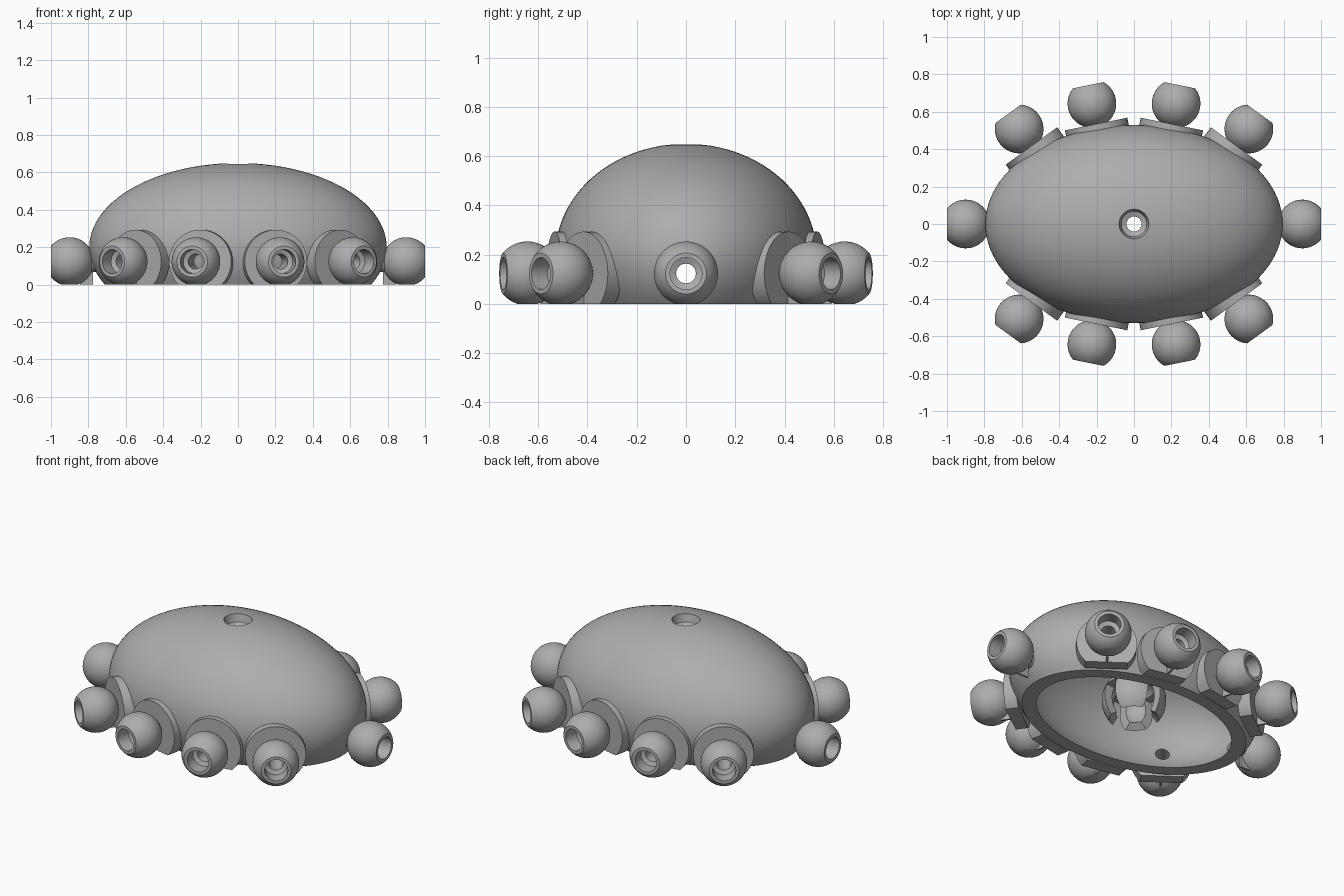
import bpy, bmesh
from math import sin, cos, asin, acos, pi, radians
from mathutils import Matrix, Vector

if "Cube" in bpy.data.objects:
    bpy.data.objects.remove(bpy.data.objects["Cube"], do_unlink=True)

grey = bpy.data.materials.new("plain_grey")
grey.use_nodes = True
grey.diffuse_color = (0.42, 0.42, 0.42, 1)
grey.node_tree.nodes["Principled BSDF"].inputs["Base Color"].default_value = grey.diffuse_color

Z_MOUNT = 0.123   # height of the ball centres
BALL_R = 0.13
BORE = 0.04


def arc(radius, start, end, n, z=0.0):
    """Profile points on a circle; the angle is measured from the +z axis."""
    angles = [start + (end - start) * i / n for i in range(n + 1)]
    return [(radius * sin(a), z + radius * cos(a)) for a in angles]


def lathe(name, profile, matrix=Matrix(), steps=48, clip=False):
    """Revolve a closed (radius, height) outline, then optionally trim it at the ground."""
    bm = bmesh.new()
    verts = [bm.verts.new((r, 0, z)) for r, z in profile]
    edges = [bm.edges.new((verts[i - 1], v)) for i, v in enumerate(verts)]
    bmesh.ops.spin(bm, geom=verts + edges, axis=(0, 0, 1), cent=(0, 0, 0),
                   angle=2 * pi, steps=steps)
    bmesh.ops.remove_doubles(bm, verts=bm.verts, dist=1e-5)
    bmesh.ops.dissolve_degenerate(bm, edges=bm.edges, dist=1e-6)
    bm.transform(matrix)
    if clip:
        bmesh.ops.bisect_plane(bm, geom=bm.verts[:] + bm.edges[:] + bm.faces[:],
                               plane_co=(0, 0, 0), plane_no=(0, 0, -1), clear_outer=True)
        bmesh.ops.holes_fill(bm, edges=[e for e in bm.edges if e.is_boundary])
    return finish(name, bm)


def box(name, size, matrix):
    bm = bmesh.new()
    bmesh.ops.create_cube(bm, size=1, matrix=matrix @ Matrix.Diagonal((*size, 1)))
    return finish(name, bm)


def finish(name, bm):
    bmesh.ops.recalc_face_normals(bm, faces=bm.faces)
    mesh = bpy.data.meshes.new(name)
    bm.to_mesh(mesh)
    bm.free()
    mesh.materials.append(grey)
    ob = bpy.data.objects.new(name, mesh)
    bpy.context.collection.objects.link(ob)
    return ob


def cut(target, cutters):
    """Subtract the cutters, bake the result and remove them."""
    for c in cutters:
        mod = target.modifiers.new("cut", 'BOOLEAN')
        mod.operation = 'DIFFERENCE'
        mod.solver = 'EXACT'
        mod.object = c
        c.hide_render = True
    graph = bpy.context.evaluated_depsgraph_get()
    mesh = bpy.data.meshes.new_from_object(target.evaluated_get(graph))
    target.modifiers.clear()
    target.data = mesh
    for c in cutters:
        bpy.data.objects.remove(c, do_unlink=True)


# Hollow half-egg shell: outer and inner ellipsoids joined by a flat rim
bm = bmesh.new()
rings, sides = 32, 96


def ellipsoid_rows(a, b, c, centre=0.2):
    top = bm.verts.new((0, 0, centre + c))
    end = acos(-centre / c)
    rows = []
    for i in range(1, rings + 1):
        t = end * i / rings
        rows.append([bm.verts.new((a * sin(t) * cos(p), b * sin(t) * sin(p), centre + c * cos(t)))
                     for p in (2 * pi * j / sides for j in range(sides))])
    for j in range(sides):
        bm.faces.new((top, rows[0][j - 1], rows[0][j]))
        for r, s in zip(rows, rows[1:]):
            bm.faces.new((r[j - 1], s[j - 1], s[j], r[j]))
    return rows[-1]


outer = ellipsoid_rows(0.795, 0.53, 0.45)
inner = ellipsoid_rows(0.735, 0.47, 0.38)
for j in range(sides):
    bm.faces.new((outer[j - 1], outer[j], inner[j], inner[j - 1]))
shell = finish("body_shell", bm)

# Countersunk hole through the crown
cutters = [lathe("crown_cutter", [(0, 0.4), (BORE, 0.4), (BORE, 0.59), (0.068, 0.6),
                                  (0.088, 0.68), (0, 0.68)])]

# Ball mount outline: counterbored flat nose, round ball, neck behind it
nose = 0.1
neck_r = 0.055
ball_profile = ([(BORE, -0.16), (BORE, 0.01), (0.065, 0.02), (0.065, nose)]
                + arc(BALL_R, acos(nose / BALL_R), pi - asin(neck_r / BALL_R), 24)
                + [(neck_r, -0.16)])
pad_profile = [(BORE, -0.185), (0.17, -0.185), (0.17, -0.112), (BORE, -0.112)]

# Ten mounts around the body: ends, corners and flanks
spots = [("end", 0.9, 0, 0), ("corner", 0.614, 0.508, 54), ("flank", 0.225, 0.644, 78.5)]
for kind, px, py, deg in spots:
    for sx in (1, -1):
        for sy in ((1,) if kind == "end" else (1, -1)):
            side = "left" if sx > 0 else "right"
            depth = "" if kind == "end" else ("_back" if sy > 0 else "_front")
            tag = f"{kind}_{side}{depth}"
            a = radians(deg)
            out = Vector((sx * cos(a), sy * sin(a), 0))
            m = (Matrix.Translation((sx * px, sy * py, Z_MOUNT))
                 @ out.to_track_quat('Z', 'Y').to_matrix().to_4x4())
            lathe("ball_" + tag, ball_profile, m, clip=True)
            if kind != "end":
                lathe("pad_" + tag, pad_profile, m, clip=True)
            # thin web under the neck
            turn = Matrix.Rotation(out.to_2d().angle_signed(Vector((1, 0))), 4, 'Z')
            spot = Vector((sx * px, sy * py, 0.04)) - out * 0.09
            box("web_" + tag, (0.07, 0.012, 0.08), Matrix.Translation(spot) @ turn)
            cutters.append(lathe("bore_cutter", [(0, -0.3), (BORE, -0.3), (BORE, -0.05),
                                                 (0, -0.05)], m, 32))
cut(shell, cutters)

# Hanging stem with a slotted ball socket inside the shell
cup_z, cup_out, cup_in, stem_r = 0.14, 0.18, 0.13, 0.085
lip = radians(130)
socket = lathe("inner_socket",
               [(BORE, 0.586)] + arc(cup_in, asin(BORE / cup_in), lip, 20, cup_z)
               + arc(cup_out, lip, asin(stem_r / cup_out), 20, cup_z) + [(stem_r, 0.586)])
cut(socket, [box("slot_cutter", (0.09, 0.5, 0.25), Matrix.Translation((0, 0, 0.08))
                 @ Matrix.Rotation(q, 4, 'Z')) for q in (0, pi / 2)])

# Smooth curved surfaces, keep the machined edges sharp
bpy.ops.object.select_all(action='DESELECT')
for ob in bpy.context.collection.objects:
    if ob.type == 'MESH' and grey.name in ob.data.materials:
        ob.select_set(True)
        bpy.context.view_layer.objects.active = ob
bpy.ops.object.shade_smooth_by_angle(angle=radians(35))
